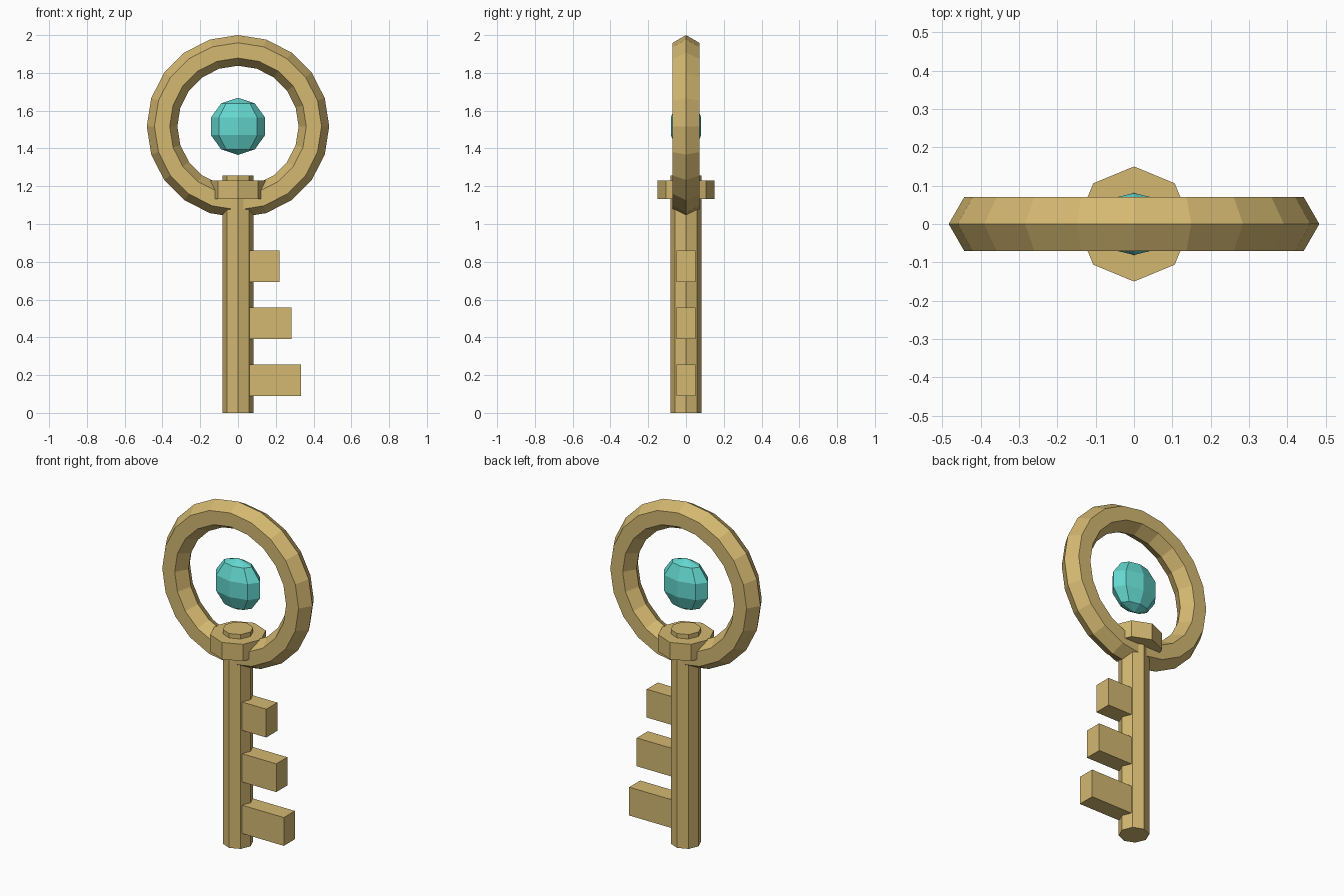
import bpy, math
from mathutils import Matrix

if "Cube" in bpy.data.objects:
    bpy.data.objects.remove(bpy.data.objects["Cube"])


def material(name, rgb):
    m = bpy.data.materials.new(name)
    m.diffuse_color = (*rgb, 1.0)
    m.use_nodes = True
    m.node_tree.nodes["Principled BSDF"].inputs["Base Color"].default_value = m.diffuse_color
    return m


GOLD = material("old gold", (0.658, 0.479, 0.165))
TEAL = material("teal gem", (0.127, 0.679, 0.623))


def finish(name, mat):
    ob = bpy.context.object
    ob.name = name
    ob.data.materials.clear()
    ob.data.materials.append(mat)
    for p in ob.data.polygons:
        p.use_smooth = False
    return ob


def octagon(name, radius, z0, z1):
    # eight-sided prism with corners on the x and y axes
    bpy.ops.mesh.primitive_cylinder_add(vertices=8, radius=radius, depth=z1 - z0,
                                        location=(0, 0, (z0 + z1) / 2))
    return finish(name, GOLD)


# Shaft and collar
octagon("shaft", 0.082, 0.0, 1.257)
octagon("collar", 0.15, 1.132, 1.231)

# Ring handle: hexagonal section, 20 segments, standing upright
BOW_Z = 1.517
bpy.ops.mesh.primitive_torus_add(major_segments=20, minor_segments=6,
                                 major_radius=0.402, minor_radius=0.081)
ring = finish("ring_handle", GOLD)
ring.data.transform(Matrix.Translation((0, 0, BOW_Z)) @ Matrix.Rotation(math.pi / 2, 4, 'X'))

# Floating gem: flattened low-poly sphere
bpy.ops.mesh.primitive_uv_sphere_add(segments=8, ring_count=5, radius=0.151)
gem = finish("gem", TEAL)
gem.data.transform(Matrix.Translation((0, 0, BOW_Z)) @ Matrix.Diagonal((1, 0.56, 1, 1)))

# Teeth, longest at the bottom
for i, (z, reach) in enumerate([(0.172, 0.333), (0.474, 0.284), (0.777, 0.219)]):
    x0 = 0.04
    bpy.ops.mesh.primitive_cube_add(size=1)
    tooth = finish(f"tooth_{i + 1}", GOLD)
    tooth.data.transform(Matrix.Translation(((x0 + reach) / 2, 0, z))
                         @ Matrix.Diagonal((reach - x0, 0.102, 0.166, 1)))
